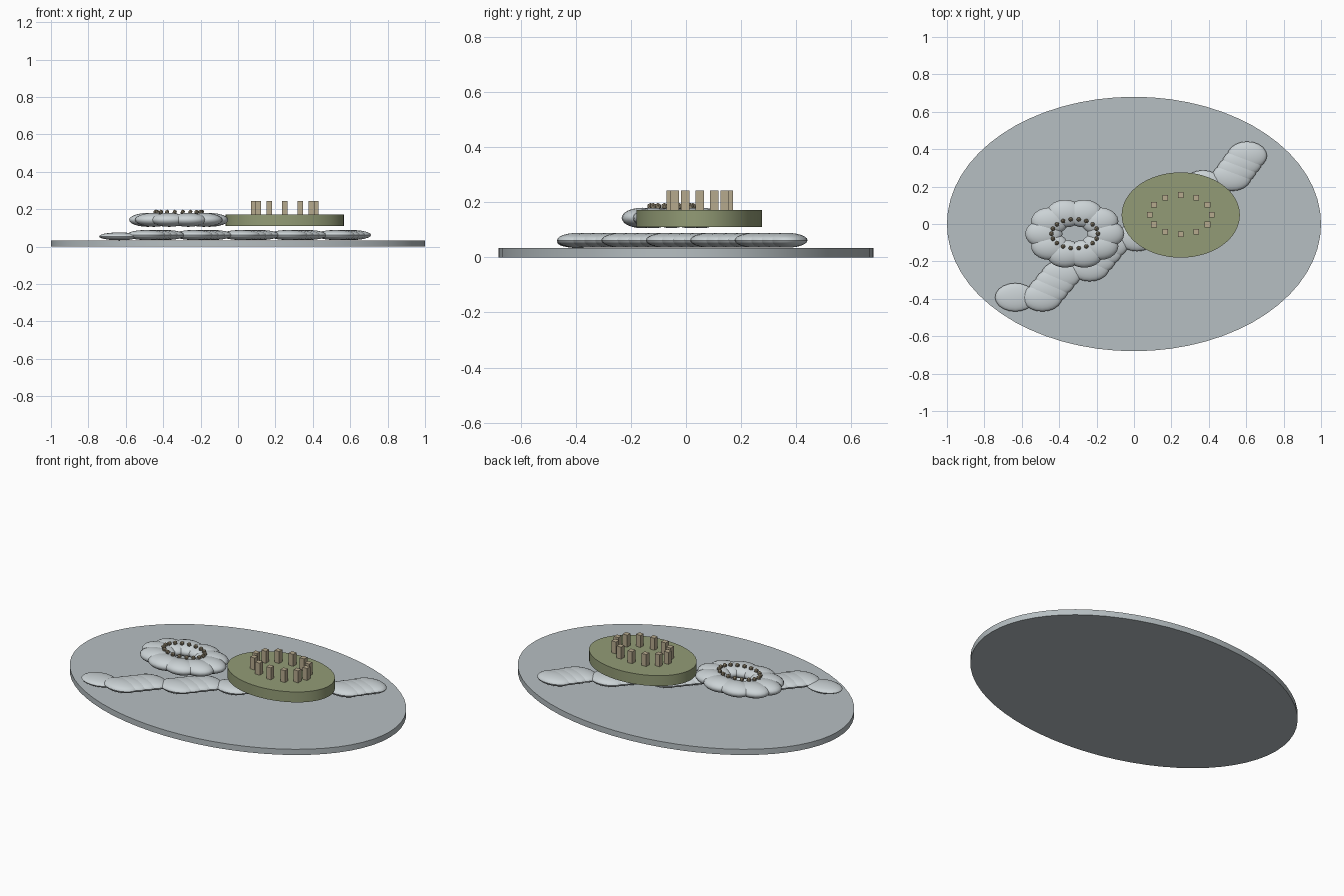
import bpy, bmesh, math
from mathutils import Matrix, Vector

if "Cube" in bpy.data.objects:
    bpy.data.objects.remove(bpy.data.objects["Cube"])


def material(name, rgb):
    m = bpy.data.materials.new(name)
    m.diffuse_color = (*rgb, 1)
    m.use_nodes = True
    m.node_tree.nodes["Principled BSDF"].inputs["Base Color"].default_value = m.diffuse_color
    return m


STONE = material("pale blue grey", (0.47, 0.52, 0.54))
CLOUD = material("light mist grey", (0.60, 0.65, 0.67))
GREEN = material("moss green", (0.29, 0.33, 0.18))
TAN = material("sand tan", (0.47, 0.40, 0.27))
BROWN = material("dull brown", (0.33, 0.28, 0.19))


def finish(name, bm, mat, smooth=False):
    me = bpy.data.meshes.new(name)
    bm.to_mesh(me)
    bm.free()
    me.materials.append(mat)
    ob = bpy.data.objects.new(name, me)
    bpy.context.collection.objects.link(ob)
    if smooth:
        bpy.ops.object.select_all(action='DESELECT')
        ob.select_set(True)
        bpy.context.view_layer.objects.active = ob
        bpy.ops.object.shade_smooth_by_angle(angle=math.radians(40))
    return ob


def place(center, size):
    return Matrix.Translation(center) @ Matrix.Diagonal((*size, 1))


def disc(name, x, y, rx, ry, z0, z1, mat):
    bm = bmesh.new()
    bmesh.ops.create_cone(bm, cap_ends=True, segments=64, radius1=1, radius2=1, depth=1,
                          matrix=place((x, y, (z0 + z1) / 2), (rx, ry, z1 - z0)))
    finish(name, bm, mat, True)


def blob(bm, center, radii):
    bmesh.ops.create_uvsphere(bm, u_segments=20, v_segments=12, radius=1,
                              matrix=place(center, radii))


def ring(x, y, rx, ry, count):
    for i in range(count):
        a = math.tau * i / count
        yield x + rx * math.cos(a), y + ry * math.sin(a)


# oval base slab and raised green plateau
disc("base", 0, 0, 1.0, 0.68, 0, 0.034, STONE)
disc("plateau", 0.25, 0.048, 0.316, 0.228, 0.11, 0.172, GREEN)

# winding cloud trail: alternating flat and rising steps of overlapping blobs
corners = [Vector((-0.635, -0.392))]
for k in range(5):
    b = Vector((-0.49 + 0.253 * k, -0.392 + 0.161 * k))
    corners += [b, b + Vector((0.1, 0.12))]
corners[-1] = Vector((0.605, 0.365))
bm = bmesh.new()
blob(bm, (*corners[0], 0.055), (0.108, 0.076, 0.021))
for i, (p, q) in enumerate(zip(corners, corners[1:])):
    for t in ((1.0,) if i % 2 == 0 else (0.33, 0.67, 1.0)):
        blob(bm, (*p.lerp(q, t), 0.062), (0.106, 0.076, 0.027))
finish("cloud_trail", bm, CLOUD, True)

# floating ring of cloud lobes
bm = bmesh.new()
for x, y in ring(-0.317, -0.052, 0.165, 0.113, 10):
    blob(bm, (x, y, 0.143), (0.1, 0.074, 0.037))
finish("cloud_ring", bm, CLOUD, True)

# small beads round the cloud ring opening
bm = bmesh.new()
for x, y in ring(-0.317, -0.052, 0.124, 0.078, 18):
    bmesh.ops.create_icosphere(bm, subdivisions=1, radius=0.013,
                               matrix=Matrix.Translation((x, y, 0.185)))
finish("ring_beads", bm, BROWN)

# circle of standing posts on the plateau
bm = bmesh.new()
for x, y in ring(0.25, 0.05, 0.165, 0.105, 12):
    bmesh.ops.create_cube(bm, size=1, matrix=place((x, y, 0.206), (0.03, 0.03, 0.074)))
finish("standing_posts", bm, TAN)
